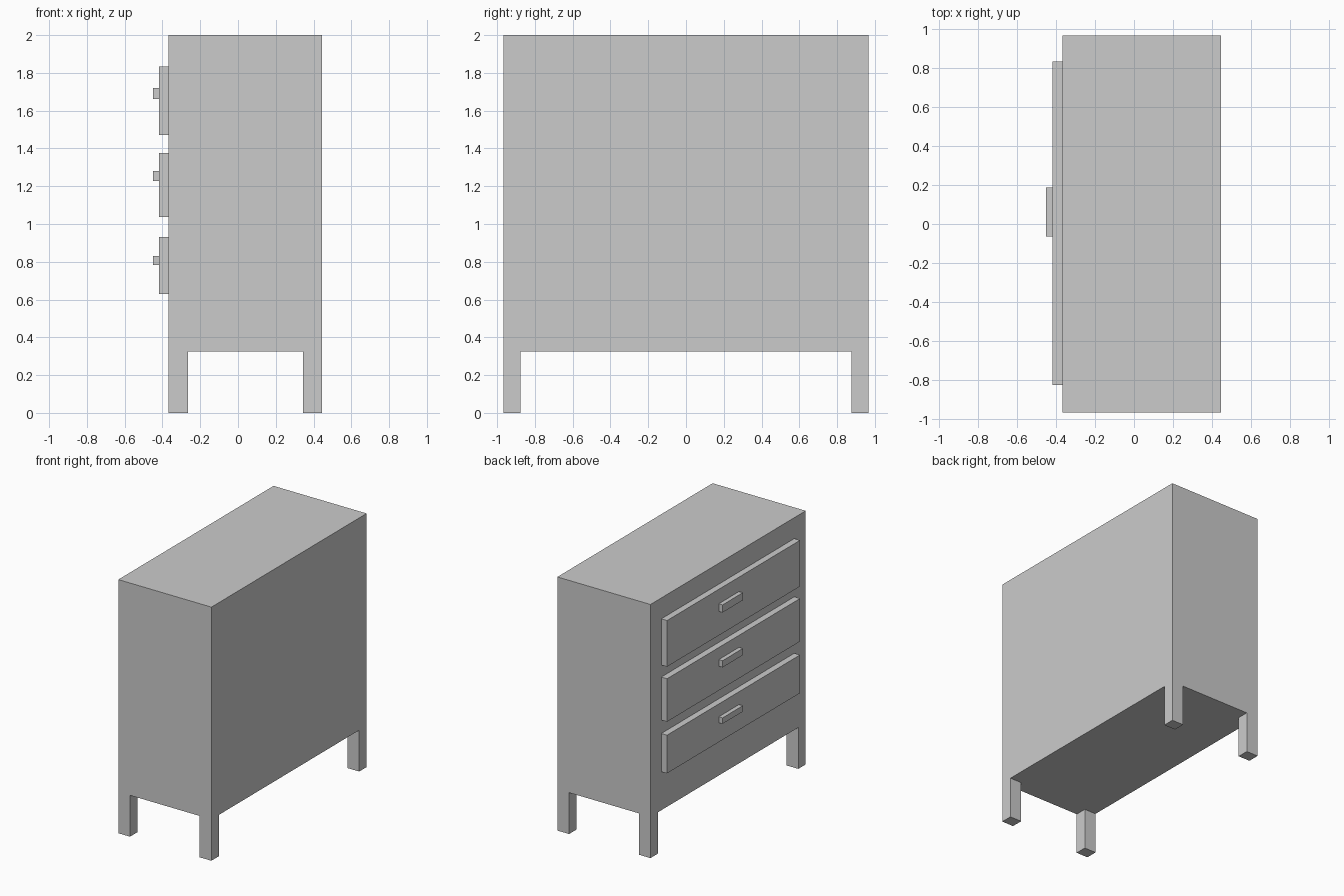
import bpy
import bmesh
from mathutils import Matrix, Vector

default = bpy.data.objects.get("Cube")
if default:
    bpy.data.objects.remove(default, do_unlink=True)

grey = bpy.data.materials.new("light grey")
grey.use_nodes = True
colour = (0.6, 0.6, 0.6, 1)
grey.diffuse_color = colour
grey.node_tree.nodes["Principled BSDF"].inputs["Base Color"].default_value = colour


def add_box(bm, low, high):
    low, high = Vector(low), Vector(high)
    matrix = Matrix.Translation((low + high) / 2) @ Matrix.Diagonal((*(high - low), 1))
    bmesh.ops.create_cube(bm, size=1, matrix=matrix)


def finish(bm, name):
    bmesh.ops.recalc_face_normals(bm, faces=bm.faces)
    mesh = bpy.data.meshes.new(name)
    bm.to_mesh(mesh)
    bm.free()
    mesh.materials.append(grey)
    obj = bpy.data.objects.new(name, mesh)
    bpy.context.collection.objects.link(obj)


def box(name, low, high):
    bm = bmesh.new()
    add_box(bm, low, high)
    finish(bm, name)


# Cabinet extents and leg size
front, back, half_width = -0.367, 0.445, 0.967
floor_z, top_z = 0.326, 2.0
leg_x, leg_y = 0.102, 0.092

# Cabinet with four legs extruded from the corners of its underside
bm = bmesh.new()
add_box(bm, (front, -half_width, floor_z), (back, half_width, top_z))
cuts = [((front + leg_x, 0, 0), (1, 0, 0)), ((back - leg_x, 0, 0), (1, 0, 0)),
        ((0, leg_y - half_width, 0), (0, 1, 0)), ((0, half_width - leg_y, 0), (0, 1, 0))]
for point, normal in cuts:
    bmesh.ops.bisect_plane(bm, geom=bm.verts[:] + bm.edges[:] + bm.faces[:],
                           plane_co=point, plane_no=normal)
corners = []
for face in bm.faces:
    c = face.calc_center_median()
    outer_x = c.x < front + leg_x or c.x > back - leg_x
    if c.z < floor_z + 0.001 and outer_x and abs(c.y) > half_width - leg_y:
        corners.append(face)
for face in corners:
    leg = bmesh.ops.extrude_discrete_faces(bm, faces=[face])["faces"][0]
    bmesh.ops.translate(bm, verts=leg.verts, vec=(0, 0, -floor_z))
bmesh.ops.dissolve_limit(bm, angle_limit=0.01, verts=bm.verts, edges=bm.edges)
finish(bm, "cabinet")

# Drawer fronts and handles: bottom and top heights of each
drawers = {
    "top": ((1.471, 1.835), (1.661, 1.721)),
    "middle": ((1.037, 1.376), (1.228, 1.281)),
    "bottom": ((0.63, 0.931), (0.783, 0.83)),
}
drawer_face = front - 0.05
for level, (panel, handle) in drawers.items():
    box(level + "_drawer", (drawer_face, -0.825, panel[0]), (front, 0.832, panel[1]))
    box(level + "_handle", (-0.45, -0.065, handle[0]), (drawer_face, 0.187, handle[1]))
